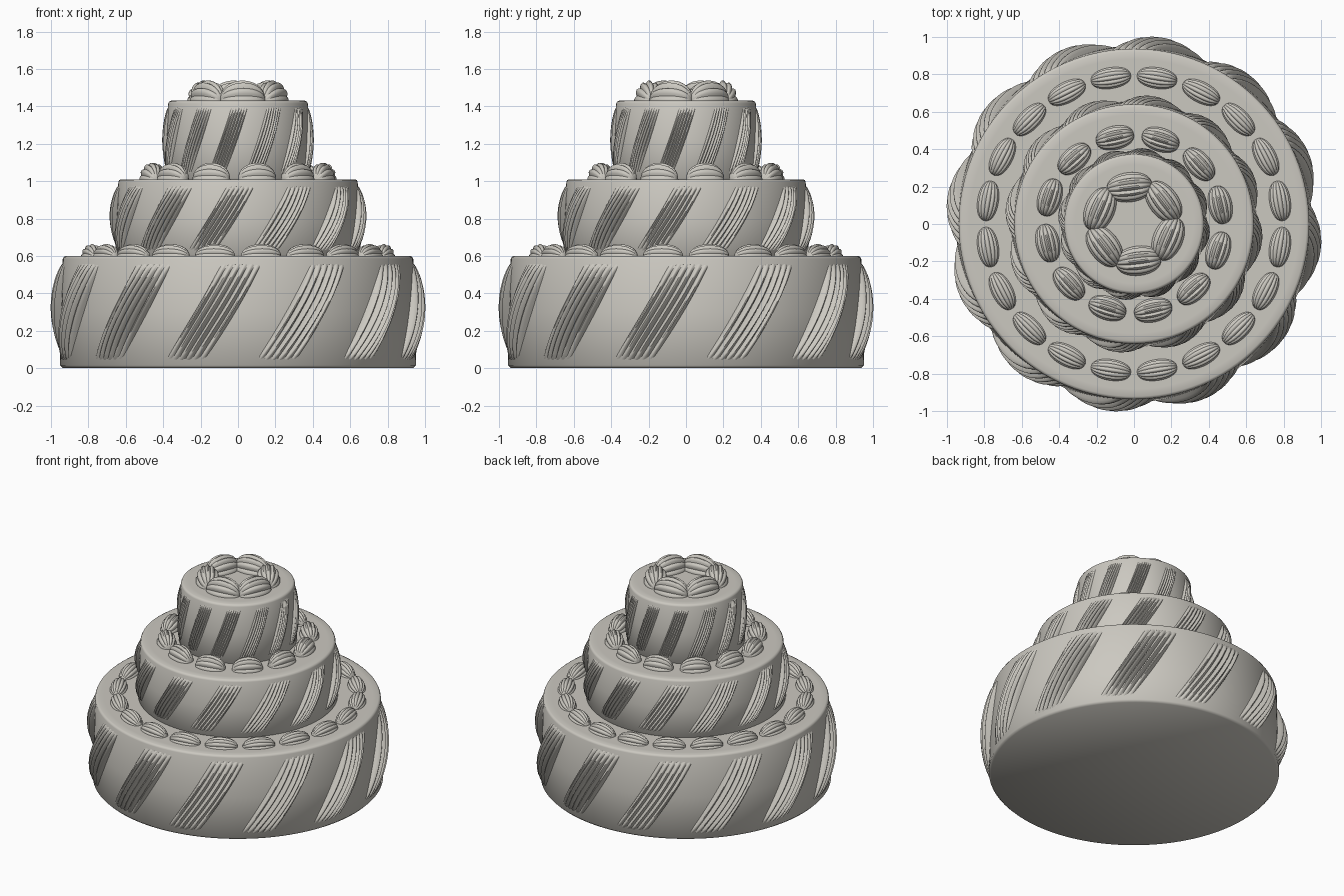
import bpy
import bmesh
from math import sin, cos, pi, radians, sqrt
from mathutils import Matrix, Vector

if "Cube" in bpy.data.objects:
    bpy.data.objects.remove(bpy.data.objects["Cube"], do_unlink=True)

icing = bpy.data.materials.new("ivory grey icing")
icing.use_nodes = True
COLOUR = (0.60, 0.58, 0.53, 1)
icing.diffuse_color = COLOUR
icing.node_tree.nodes["Principled BSDF"].inputs["Base Color"].default_value = COLOUR


def add_patch(bm, point, nu, nv):
    """Grid surface sampled from point(u, v), with u and v from 0 to 1."""
    rows = [[bm.verts.new(point(i / nu, j / nv)) for j in range(nv + 1)]
            for i in range(nu + 1)]
    for a, b in zip(rows, rows[1:]):
        for j in range(nv):
            bm.faces.new((a[j], b[j], b[j + 1], a[j + 1]))


def finish(bm, name, sharp_angle):
    bmesh.ops.remove_doubles(bm, verts=bm.verts, dist=0.00001)
    mesh = bpy.data.meshes.new(name)
    bm.to_mesh(mesh)
    bm.free()
    mesh.materials.append(icing)
    obj = bpy.data.objects.new(name, mesh)
    bpy.context.collection.objects.link(obj)
    bpy.ops.object.select_all(action="DESELECT")
    obj.select_set(True)
    bpy.context.view_layer.objects.active = obj
    bpy.ops.object.shade_smooth_by_angle(angle=radians(sharp_angle))


def make_tier(name, r, z0, z1):
    """Slightly tapered round layer with softened rims."""
    e = 0.015
    profile = [(0, z0), (r - e, z0), (r, z0 + e), (r - 0.008, (z0 + z1) / 2),
               (r - 0.015, z1 - e), (r - 0.02, z1 - e / 3), (r - 0.03, z1), (r - 0.07, z1), (0, z1)]
    n = len(profile) - 1

    def point(u, v):
        rad, z = profile[round(v * n)]
        return rad * cos(2 * pi * u), rad * sin(2 * pi * u), z
    bm = bmesh.new()
    add_patch(bm, point, 128, n)
    finish(bm, name, 60)


def make_swirls(name, r, z0, z1, scale):
    """Twelve slanted, ribbed bands piped round the wall of a layer."""
    ribs = 6
    bm = bmesh.new()
    for k in range(12):
        start = radians(-97 + 30 * k)

        def point(u, v):
            s = 2 * u - 1
            # the band climbs in a gentle bow, steeper towards the top
            lean = radians(-10.5 + 22.5 * v - 3 * v * v - 0.5)
            theta = start + lean + s * radians(6.8)
            rib = abs(sin(pi * ribs * u))
            swell = max(sin(pi * v), 0) ** 0.6 * sqrt(max(1 - 0.75 * s * s, 0))
            h = -0.014 + 0.076 * swell * (0.5 + 0.5 * rib)
            if abs(s) > 0.999:
                h = -0.014
            rad = r - 0.012 * v + h * scale
            return rad * cos(theta), rad * sin(theta), z0 + (z1 - z0) * v
        add_patch(bm, point, ribs * 6, 22)
    finish(bm, name, 50)


def make_shells(name, count, phase, ring, z, size):
    """Ring of ribbed half-egg dollops lying along the circle."""
    length, width, height = size
    ribs = 7
    bm = bmesh.new()
    for k in range(count):
        angle = radians(phase) + 2 * pi * k / count
        place = (Matrix.Rotation(angle, 4, "Z")
                 @ Matrix.Translation((ring, 0, z))
                 @ Matrix.Rotation(pi / 2, 4, "Z"))

        def point(u, v):
            b = pi * u
            a = -0.2 + (pi + 0.4) * v
            flute = 0.86 + 0.14 * abs(sin(pi * ribs * v))
            body = sin(b) ** 0.85 * flute if 0 < u < 1 else 0
            return place @ Vector((length * cos(b), width * body * cos(a),
                                   height * body * sin(a)))
        add_patch(bm, point, 16, ribs * 5)
    finish(bm, name, 40)


# Layers: name, radius, bottom, top, scale of the piping
for label, r, z0, z1, scale in (("bottom", 0.952, 0, 0.60, 1),
                                ("middle", 0.655, 0.59, 1.01, 0.68),
                                ("top", 0.388, 1.0, 1.43, 0.42)):
    make_tier(label + "_tier", r, z0, z1)
    make_swirls(label + "_swirls", r, z0 + 0.03, z1 - 0.03, scale)

# Dollops on each ledge
make_shells("bottom_shells", 20, 9, 0.79, 0.597, (0.108, 0.057, 0.067))
make_shells("middle_shells", 12, 12.5, 0.472, 1.007, (0.103, 0.064, 0.092))
make_shells("top_shells", 6, 37, 0.198, 1.427, (0.122, 0.08, 0.112))
